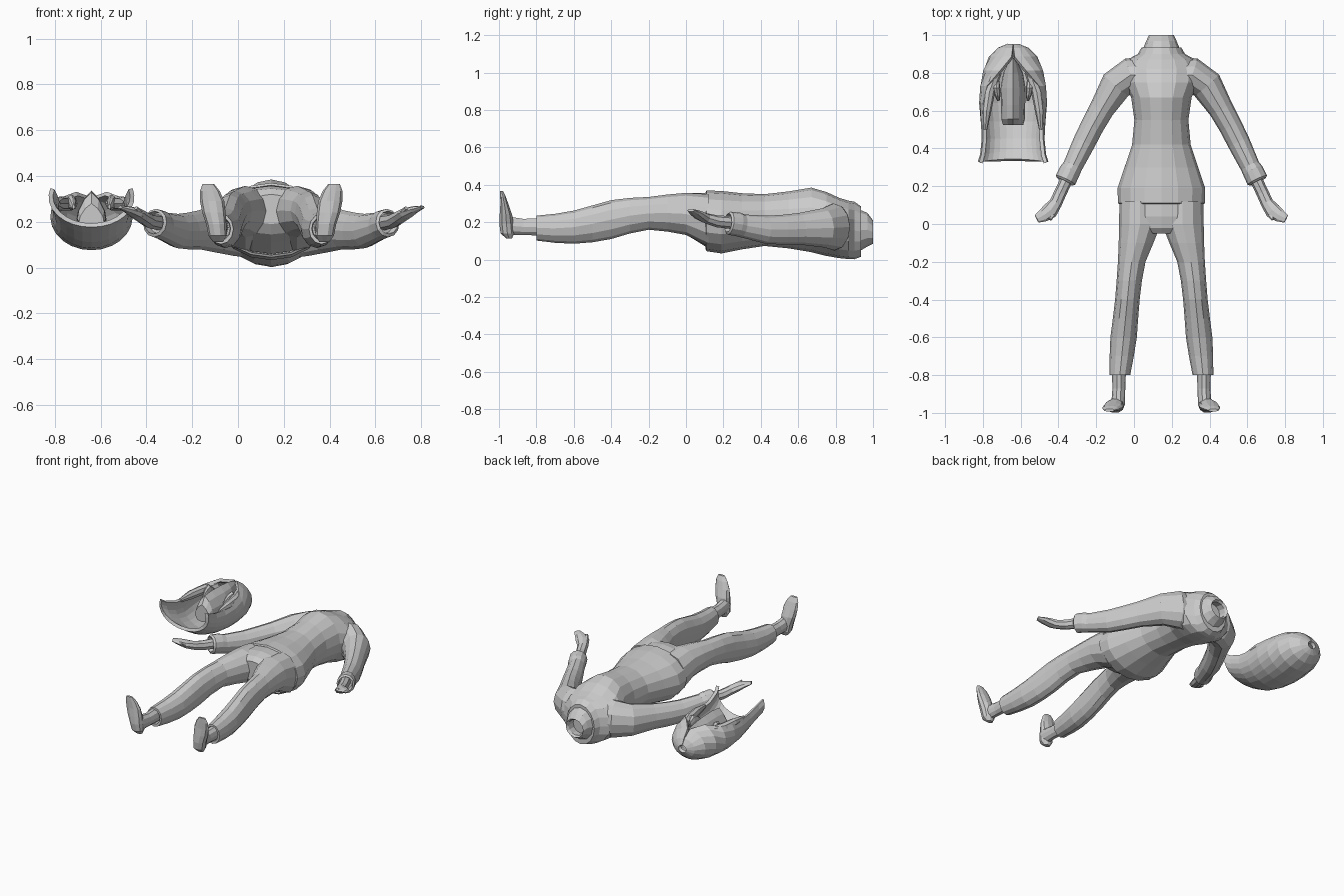
import bpy, math
from mathutils import Vector

BODY_X, HEAD_X = 0.145, -0.64


def loft(name, rings, x=0.0, closed=True, caps=True, mirror=False):
    n = len(rings[0])
    verts = [tuple(p) for r in rings for p in r]
    faces = []
    for i in range(len(rings) - 1):
        for j in range(n if closed else n - 1):
            k = (j + 1) % n
            faces.append((i*n + j, i*n + k, (i+1)*n + k, (i+1)*n + j))
    if caps and closed:
        faces.append(tuple(reversed(range(n))))
        faces.append(tuple(range((len(rings)-1)*n, len(rings)*n)))
    me = bpy.data.meshes.new(name)
    me.from_pydata(verts, [], faces)
    me.update()
    ob = bpy.data.objects.new(name, me)
    ob.location.x = x
    bpy.context.collection.objects.link(ob)
    if mirror:
        m = ob.modifiers.new("mirror", 'MIRROR')
        m.use_clip = False
        m.use_mirror_merge = False
    return ob


def tube(path, sides=12, axis=None, up=(0, 0, 1)):
    """Elliptical rings: each path point is x, y, z, half width, half height."""
    pts = [Vector(p[:3]) for p in path]
    rings = []
    for i, p in enumerate(path):
        t = Vector(axis) if axis else pts[min(i+1, len(pts)-1)] - pts[max(i-1, 0)]
        t.normalize()
        side = t.cross(Vector(up)).normalized()
        top = side.cross(t)
        rings.append([pts[i] + side*p[3]*math.cos(a) + top*p[4]*math.sin(a)
                      for a in (2*math.pi*k/sides for k in range(sides))])
    return rings


def span(y, half, lo, hi, cx=0.0):
    return (cx, y, (lo+hi)/2, half, (hi-lo)/2)


Y = (0, -1, 0)

# Sweater body with hollow hem and open collar
sweater = [span(.16, .205, .06, .345), span(.105, .222, .055, .36),
           span(.11, .23, .045, .37), span(.19, .232, .033, .367),
           span(.30, .195, .055, .355), span(.42, .155, .073, .35),
           span(.55, .143, .06, .365), span(.67, .16, .04, .385),
           span(.75, .20, .02, .362), span(.82, .21, .008, .33),
           span(.87, .18, .003, .315), span(.90, .125, .002, .31),
           span(.935, .105, .015, .285)]
loft("sweater", tube(sweater, 16, Y), BODY_X)
collar = [span(.87, .125, .02, .305), span(.91, .105, .035, .275),
          span(.97, .08, .07, .25), span(1.0, .066, .085, .21),
          span(.985, .056, .095, .2), span(.93, .055, .09, .21)]
loft("collar", tube(collar, 12, Y), BODY_X)

# Hips
hips = [span(.2, .20, .06, .345), span(.12, .215, .06, .355),
        span(.04, .215, .11, .357), span(-.02, .19, .145, .345),
        span(-.05, .1, .19, .32)]
loft("hips", tube(hips, 16, Y), BODY_X)

# Trouser legs
leg = [span(.12, .11, .07, .35, .112), span(0, .111, .132, .357, .113),
       span(-.1, .092, .15, .348, .134), span(-.2, .073, .16, .335, .157),
       span(-.3, .067, .14, .33, .17), span(-.4, .065, .11, .318, .18),
       span(-.5, .067, .093, .29, .19), span(-.6, .07, .085, .262, .2),
       span(-.7, .064, .09, .245, .21), span(-.8, .055, .102, .235, .22),
       span(-.8, .043, .12, .22, .22), span(-.76, .04, .125, .215, .22)]
loft("trouser_leg", tube(leg, 12, Y), BODY_X, mirror=True)

# Ankles and upturned feet
ankle = [span(-.76, .038, .125, .225, .225), span(-.87, .034, .13, .22, .225),
         span(-.96, .036, .13, .235, .23)]
loft("ankle", tube(ankle, 10, Y), BODY_X, mirror=True)
foot = [(.232, -.945, .112, .022, .015), (.234, -.955, .14, .04, .038),
        (.24, -.96, .19, .044, .04), (.25, -.963, .24, .051, .035),
        (.258, -.97, .29, .053, .024), (.268, -.978, .335, .043, .016),
        (.275, -.986, .366, .025, .008)]
loft("foot", tube(foot, 10, (0, 0, 1), (0, 1, 0)), BODY_X, mirror=True)

# Sleeves with rolled cuffs
sleeve = [(.08, .79, .175, .09, .13), (.16, .79, .175, .092, .125),
          (.24, .735, .17, .086, .105), (.315, .61, .165, .066, .085),
          (.365, .52, .16, .062, .08), (.41, .43, .16, .06, .075),
          (.47, .305, .18, .052, .062), (.485, .28, .188, .056, .064),
          (.508, .232, .195, .057, .062), (.512, .224, .197, .046, .05),
          (.495, .255, .195, .04, .045)]
rings = tube(sleeve[:9], 12)
rings += tube(sleeve[9:], 12, (.45, -.89, .1))
loft("sleeve", rings, BODY_X, mirror=True)

# Hands
hand = [(.48, .28, .195, .033, .035), (.535, .165, .205, .033, .032),
        (.56, .11, .22, .034, .028), (.59, .07, .238, .043, .024),
        (.625, .045, .253, .035, .016), (.66, .027, .264, .022, .007)]
loft("hand", tube(hand, 8), BODY_X, mirror=True)
thumb = [(.545, .12, .215, .016, .016), (.565, .06, .235, .015, .014),
         (.59, .025, .26, .009, .008)]
loft("thumb", tube(thumb, 6), BODY_X, mirror=True)

# Hair shell: arcs closed at the crown and open towards the face
hair_rows = [(.945, .20, .025, .02, 1), (.925, .203, .075, .055, 1),
             (.88, .208, .12, .095, 3), (.81, .214, .15, .12, 25),
             (.73, .218, .165, .13, 52), (.64, .222, .17, .136, 62),
             (.54, .228, .162, .133, 68), (.45, .25, .157, .13, 72),
             (.38, .285, .165, .125, 74), (.34, .31, .178, .125, 74)]
arcs = []
for y, cz, rx, rz, gap in hair_rows:
    s = math.pi - math.radians(gap)
    arcs.append([(rx*math.sin(s*k/8), y - (.015*abs(k)/8 if y < .4 else 0),
                  cz - rz*math.cos(s*k/8)) for k in range(-8, 9)])
hair = loft("hair", arcs, HEAD_X, closed=False)
solid = hair.modifiers.new("thickness", 'SOLIDIFY')
solid.thickness, solid.offset = .02, 0

# Narrow face with a teardrop section
section = [(0, 1), (.5, .82), (.9, .55), (1, .35), (.7, .08), (0, 0)]
section += [(-x, z) for x, z in section[-2:0:-1]]
face_rows = [(.525, .054, .16, .28), (.555, .062, .15, .33), (.63, .064, .14, .337),
             (.72, .066, .14, .335), (.80, .052, .15, .328), (.88, .012, .22, .31)]
loft("face", [[(x*w, y, lo + z*(hi-lo)) for x, z in section]
              for y, w, lo, hi in face_rows], HEAD_X)

# Ears and side locks
ear = [(.085, .76, .27, .012, .02), (.088, .72, .285, .02, .035),
       (.082, .68, .28, .015, .025), (.078, .65, .265, .006, .01)]
loft("ear", tube(ear, 8, Y), HEAD_X, mirror=True)
lock = [(.09, .8, .28, .03, .03), (.125, .7, .28, .03, .03),
        (.14, .6, .28, .025, .03), (.147, .5, .28, .01, .015)]
loft("side_lock", tube(lock, 8, Y), HEAD_X, mirror=True)
